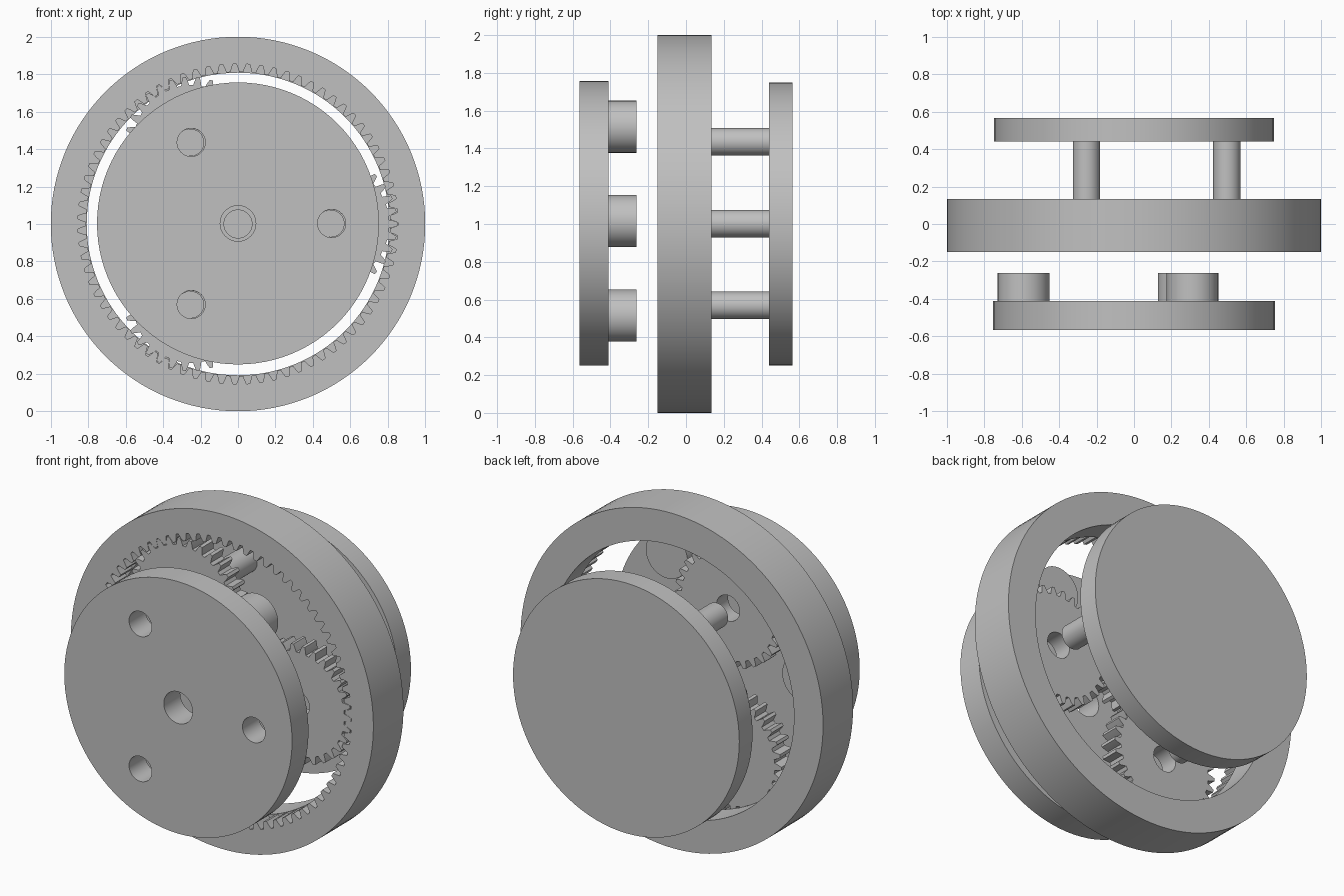
import bpy
import bmesh
import math

cube = bpy.data.objects.get("Cube")
if cube:
    bpy.data.objects.remove(cube, do_unlink=True)

# One plain grey for every part
GREY = (0.53, 0.53, 0.53, 1.0)
grey = bpy.data.materials.new("machined grey")
grey.use_nodes = True
grey.diffuse_color = GREY
bsdf = next(n for n in grey.node_tree.nodes if n.type == 'BSDF_PRINCIPLED')
bsdf.inputs["Base Color"].default_value = GREY

CZ = 1.0                    # height of the main axis
MODULE = 1.0 / 45           # gear pitch diameter per tooth
ORBIT = 0.5                 # planet axis distance
PLANET_ANGLES = [math.radians(a) for a in (0, 120, 240)]


def circle(r, cx=0.0, cz=0.0, n=96):
    return [(cx + r * math.cos(2 * math.pi * i / n),
             cz + r * math.sin(2 * math.pi * i / n)) for i in range(n)]


def gear(teeth, root, tip, phase=0.0):
    """Toothed outline; at phase 0 one tooth points along +x."""
    mid = (root + tip) / 2
    tooth = [(root, -0.34), (mid, -0.24), (tip, -0.12),
             (tip, 0.12), (mid, 0.24), (root, 0.34)]
    pts = []
    for i in range(teeth):
        for r, f in tooth:
            a = 2 * math.pi * (i + f + phase) / teeth
            pts.append((r * math.cos(a), r * math.sin(a)))
    return pts


def select_only(ob):
    bpy.ops.object.select_all(action='DESELECT')
    ob.select_set(True)
    bpy.context.view_layer.objects.active = ob


def plate(name, outlines, y0, y1, x=0.0, z=0.0):
    """Extrude an outline (further outlines are holes) from y0 to y1."""
    cu = bpy.data.curves.new(name, 'CURVE')
    cu.dimensions = '2D'
    cu.fill_mode = 'BOTH'
    cu.extrude = (y1 - y0) / 2
    for pts in outlines:
        sp = cu.splines.new('POLY')
        sp.points.add(len(pts) - 1)
        for p, (px, pz) in zip(sp.points, pts):
            p.co = (px, pz, 0, 1)
        sp.use_cyclic_u = True
    ob = bpy.data.objects.new(name, cu)
    bpy.context.collection.objects.link(ob)
    ob.rotation_euler.x = math.pi / 2
    ob.location = (x, (y0 + y1) / 2, CZ + z)
    select_only(ob)
    bpy.ops.object.convert(target='MESH')
    ob = bpy.context.object
    ob.name = name
    # Weld caps to walls
    bm = bmesh.new()
    bm.from_mesh(ob.data)
    bmesh.ops.remove_doubles(bm, verts=bm.verts, dist=1e-5)
    bmesh.ops.recalc_face_normals(bm, faces=bm.faces)
    bm.to_mesh(ob.data)
    bm.free()
    ob.data.materials.clear()
    ob.data.materials.append(grey)
    return ob


def smooth(ob):
    select_only(ob)
    bpy.ops.object.shade_smooth_by_angle(angle=math.radians(25))


parts = []
planet_xz = [(ORBIT * math.cos(a), ORBIT * math.sin(a)) for a in PLANET_ANGLES]
GEAR_FRONT, GEAR_BACK = -0.15, -0.04

# Ring gear: plain bore at the back, teeth cut into the front
ring = plate("ring_gear", [circle(1.0, n=128), circle(0.808, n=128)], -0.15, 0.134)
cutter = plate("ring_tooth_cutter", [gear(75, 0.812, 0.855)], -0.3, GEAR_BACK)
cutter.hide_render = True
cut = ring.modifiers.new("teeth", 'BOOLEAN')
cut.operation = 'DIFFERENCE'
cut.solver = 'EXACT'
cut.object = cutter
select_only(ring)
bpy.ops.object.modifier_apply(modifier=cut.name)
bpy.data.objects.remove(cutter, do_unlink=True)
parts.append(ring)

# Sun gear, with a gap facing each planet tooth
parts.append(plate("sun_gear",
                   [gear(15, 7.5 * MODULE - 0.025, 7.5 * MODULE + 0.02, 0.5),
                    circle(0.075, n=48)], GEAR_FRONT, GEAR_BACK))

# Planet gears and the carrier pins behind them
for i, (px, pz) in enumerate(planet_xz, 1):
    parts.append(plate(f"planet_gear_{i}",
                       [gear(30, 15 * MODULE - 0.025, 15 * MODULE + 0.019),
                        circle(0.077, n=48)], GEAR_FRONT, GEAR_BACK, px, pz))
    parts.append(plate(f"carrier_pin_{i}", [circle(0.073, n=48)],
                       0.07, 0.445, px - 0.004, pz + 0.002))

# Rear carrier disc
parts.append(plate("carrier_disc", [circle(0.748)], 0.44, 0.565))

# Front cover disc with shaft hole and pin holes
holes = [circle(0.095, n=48)] + [circle(0.075, px, pz, 48) for px, pz in planet_xz]
parts.append(plate("cover_disc", [circle(0.753)] + holes, -0.565, -0.41, 0, 0.003))

# Spacer bosses on the back of the cover
for i, (bx, bz) in enumerate([(0.312, 0.515), (-0.59, 0.015), (0.265, -0.485)], 1):
    parts.append(plate(f"cover_boss_{i}", [circle(0.138, n=64)], -0.415, -0.263, bx, bz))

for ob in parts:
    smooth(ob)
